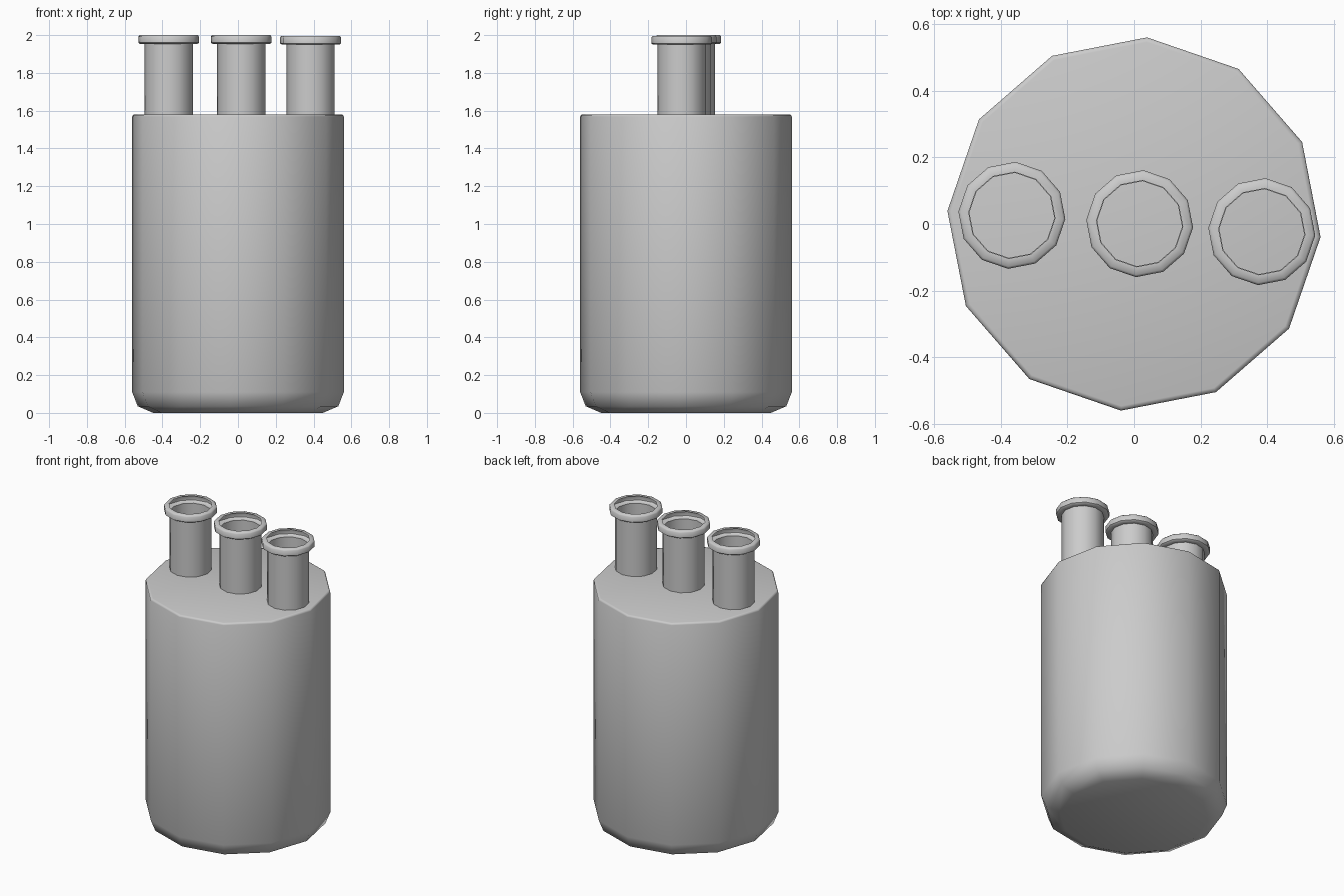
import bpy, bmesh
from math import cos, sin, tau, radians

if "Cube" in bpy.data.objects:
    bpy.data.objects.remove(bpy.data.objects["Cube"])

SIDES = 12
TURN = radians(-4)


def lathe(name, profile, centre=(0, 0, 0), cap=False):
    """Revolve (radius, z) points into a twelve-sided shell."""
    bm = bmesh.new()
    rings = [[bm.verts.new((r * cos(TURN + tau * i / SIDES),
                            r * sin(TURN + tau * i / SIDES), z))
              for i in range(SIDES)] for r, z in profile]
    for a, b in zip(rings, rings[1:]):
        for i in range(SIDES):
            j = (i + 1) % SIDES
            bm.faces.new((a[i], a[j], b[j], b[i]))
    if cap:
        bm.faces.new(rings[0][::-1])
        bm.faces.new(rings[-1])
    mesh = bpy.data.meshes.new(name)
    bm.to_mesh(mesh)
    bm.free()
    obj = bpy.data.objects.new(name, mesh)
    obj.location = centre
    bpy.context.collection.objects.link(obj)
    bpy.ops.object.select_all(action='DESELECT')
    obj.select_set(True)
    bpy.context.view_layer.objects.active = obj
    bpy.ops.object.shade_smooth_by_angle(angle=radians(50))
    return obj


# Closed body with a chamfered base and a slightly softened top edge
lathe("pot_body", [(0.45, 0.0), (0.532, 0.035), (0.562, 0.11),
                   (0.562, 1.568), (0.558, 1.577), (0.548, 1.58)], cap=True)

# Three open thin-walled necks with hollow flared rims
neck = [(0.128, 1.57), (0.128, 1.953), (0.152, 1.953), (0.161, 1.96),
        (0.161, 1.992), (0.154, 2.0), (0.13, 2.0)]
for name, x, y, z in (("left_neck", -0.367, 0.026, 0),
                      ("middle_neck", 0.017, 0.001, 0),
                      ("right_neck", 0.384, -0.023, -0.004)):
    lathe(name, neck, (x, y, z))
